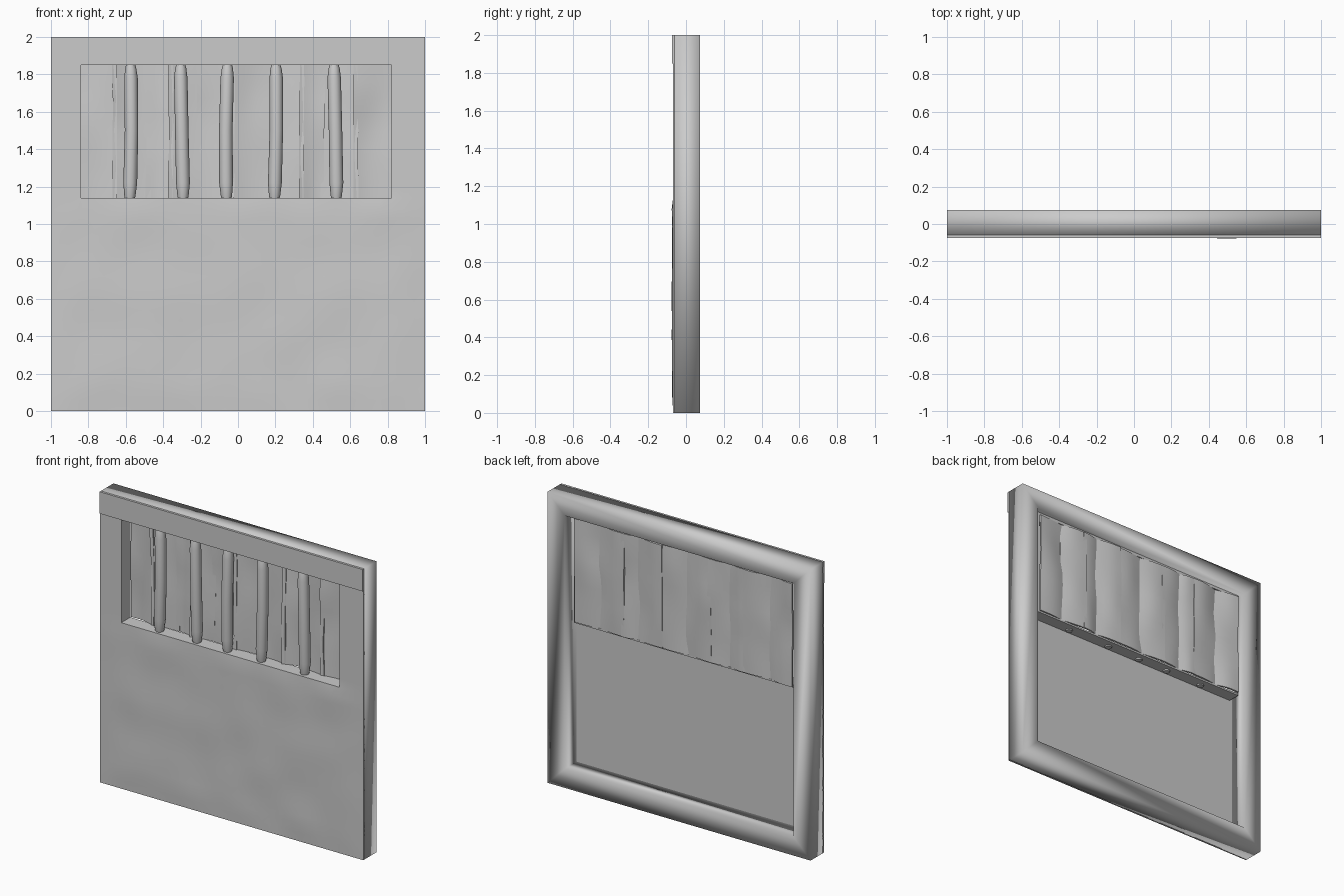
import bpy, bmesh, math
from mathutils import Vector, noise

if "Cube" in bpy.data.objects:
    bpy.data.objects.remove(bpy.data.objects["Cube"])

WX0, WX1, WZ0, WZ1 = -0.84, 0.82, 1.14, 1.85   # window opening


def finish(name, bm, angle=40):
    bmesh.ops.recalc_face_normals(bm, faces=bm.faces)
    me = bpy.data.meshes.new(name)
    bm.to_mesh(me)
    bm.free()
    ob = bpy.data.objects.new(name, me)
    bpy.context.collection.objects.link(ob)
    bpy.ops.object.select_all(action='DESELECT')
    ob.select_set(True)
    bpy.context.view_layer.objects.active = ob
    if angle is None:
        bpy.ops.object.shade_smooth()
    else:
        bpy.ops.object.shade_smooth_by_angle(angle=math.radians(angle))
    return ob


def box(name, x0, x1, y0, y1, z0, z1):
    bm = bmesh.new()
    bmesh.ops.create_cube(bm, size=1)
    for v in bm.verts:
        v.co = ((x0 + x1) / 2 + v.co.x * (x1 - x0),
                (y0 + y1) / 2 + v.co.y * (y1 - y0),
                (z0 + z1) / 2 + v.co.z * (z1 - z0))
    return finish(name, bm)


# Square frame with mitred corners, swept as a closed ring
bm = bmesh.new()
profile = [(0, -0.06), (0, 0.075), (0.13, 0.075), (0.13, -0.06)]
rings = []
for sx, sz in [(-1, -1), (1, -1), (1, 1), (-1, 1)]:
    rings.append([bm.verts.new((sx * (1 - i), y, 1 + sz * (1 - i))) for i, y in profile])
for a in range(4):
    for k in range(4):
        r, s, j = rings[a], rings[(a + 1) % 4], (k + 1) % 4
        bm.faces.new((r[k], r[j], s[j], s[k]))
finish("outer_frame", bm, None)


# Thin, slightly uneven front wall with the window left out
def steps(stops, size):
    out = [stops[0]]
    for a, b in zip(stops, stops[1:]):
        n = max(1, round((b - a) / size))
        out += [a + (b - a) * (i + 1) / n for i in range(n)]
    return out


xs = steps([-1, WX0, WX1, 1], 0.06)
zs = steps([0, WZ0, WZ1], 0.06)
bm = bmesh.new()
grid = {}
for i, x in enumerate(xs):
    for j, z in enumerate(zs):
        edge = min(1, (1 - abs(x)) / 0.12, z / 0.12)
        bump = 0.006 * noise.noise(Vector((x * 4, 0.3, z * 4)))
        y = -0.068 - edge * (0.004 + bump) if z < 1.1 else -0.068
        grid[i, j] = bm.verts.new((x, y, z))
for i in range(len(xs) - 1):
    for j in range(len(zs) - 1):
        cx, cz = (xs[i] + xs[i + 1]) / 2, (zs[j] + zs[j + 1]) / 2
        if WX0 < cx < WX1 and cz > WZ0:
            continue
        bm.faces.new((grid[i, j], grid[i + 1, j], grid[i + 1, j + 1], grid[i, j + 1]))
bmesh.ops.delete(bm, geom=[v for v in bm.verts if not v.link_faces], context='VERTS')
ret = bmesh.ops.extrude_face_region(bm, geom=bm.faces[:], use_keep_orig=True)
for g in ret["geom"]:
    if isinstance(g, bmesh.types.BMVert):
        g.co.y = -0.055
finish("front_wall", bm)

# Top beam standing slightly proud of the wall
box("top_beam", -1, 1, -0.075, -0.055, WZ1, 2)

# Window box behind the opening: sill, header and two jambs
box("window_sill", WX0 - 0.012, WX1 + 0.012, -0.056, 0.03, WZ0 - 0.012, WZ0)
box("window_header", WX0 - 0.012, WX1 + 0.012, -0.056, 0.03, WZ1, WZ1 + 0.022)
box("left_jamb", WX0 - 0.012, WX0, -0.056, 0.03, WZ0, WZ1)
box("right_jamb", WX1, WX1 + 0.012, -0.056, 0.03, WZ0, WZ1)

# Window bars with narrowed ends poking through the sill
for n, x in enumerate([-0.575, -0.30, -0.06, 0.20, 0.52]):
    bm = bmesh.new()
    prev = None
    for z, r in [(1.12, 0.022), (1.15, 0.03), (1.22, 0.037), (1.5, 0.036), (1.78, 0.036), (1.83, 0.03), (1.86, 0.022)]:
        off = 0.006 * math.sin(z * 5 + n * 2)
        ring = [bm.verts.new((x + off + r * math.cos(k * math.pi / 5),
                              -0.025 + r * math.sin(k * math.pi / 5), z)) for k in range(10)]
        if prev:
            for k in range(10):
                bm.faces.new((prev[k], prev[(k + 1) % 10], ring[(k + 1) % 10], ring[k]))
        else:
            bm.faces.new(ring)
        prev = ring
    bm.faces.new(prev)
    finish(f"window_bar_{n + 1}", bm)

# Uneven overlapping slats closing the window at the back
edges = [WX0, -0.66, -0.48, -0.36, -0.21, -0.03, 0.16, 0.34, 0.45, 0.63, WX1]
for n, (a, b) in enumerate(zip(edges, edges[1:])):
    bm = bmesh.new()
    lap = 0.012
    a2, b2 = max(WX0, a - lap), min(WX1, b + lap)
    tilt = 0.012 if n % 2 else -0.012
    rows = []
    for j in range(9):
        v = j / 8
        z = WZ0 + (WZ1 - WZ0) * v
        row = []
        for i in range(7):
            u = i / 6
            y = 0.022 + tilt * (2 * u - 1) + 0.008 * math.sin(math.pi * u)
            y += 0.012 * noise.noise(Vector((n * 3.7 + u, 1.2, v * 2.5)))
            x = a2 + (b2 - a2) * u
            if 0 < n < 9:
                x += 0.008 * noise.noise(Vector((n * 2.1, 5.5, v * 3)))
            row.append(bm.verts.new((x, y, z)))
        rows.append(row)
    for r, s in zip(rows, rows[1:]):
        for i in range(6):
            bm.faces.new((r[i], r[i + 1], s[i + 1], s[i]))
    ret = bmesh.ops.extrude_face_region(bm, geom=bm.faces[:], use_keep_orig=True)
    for g in ret["geom"]:
        if isinstance(g, bmesh.types.BMVert):
            g.co.y += 0.012
    finish(f"window_slat_{n + 1}", bm)
